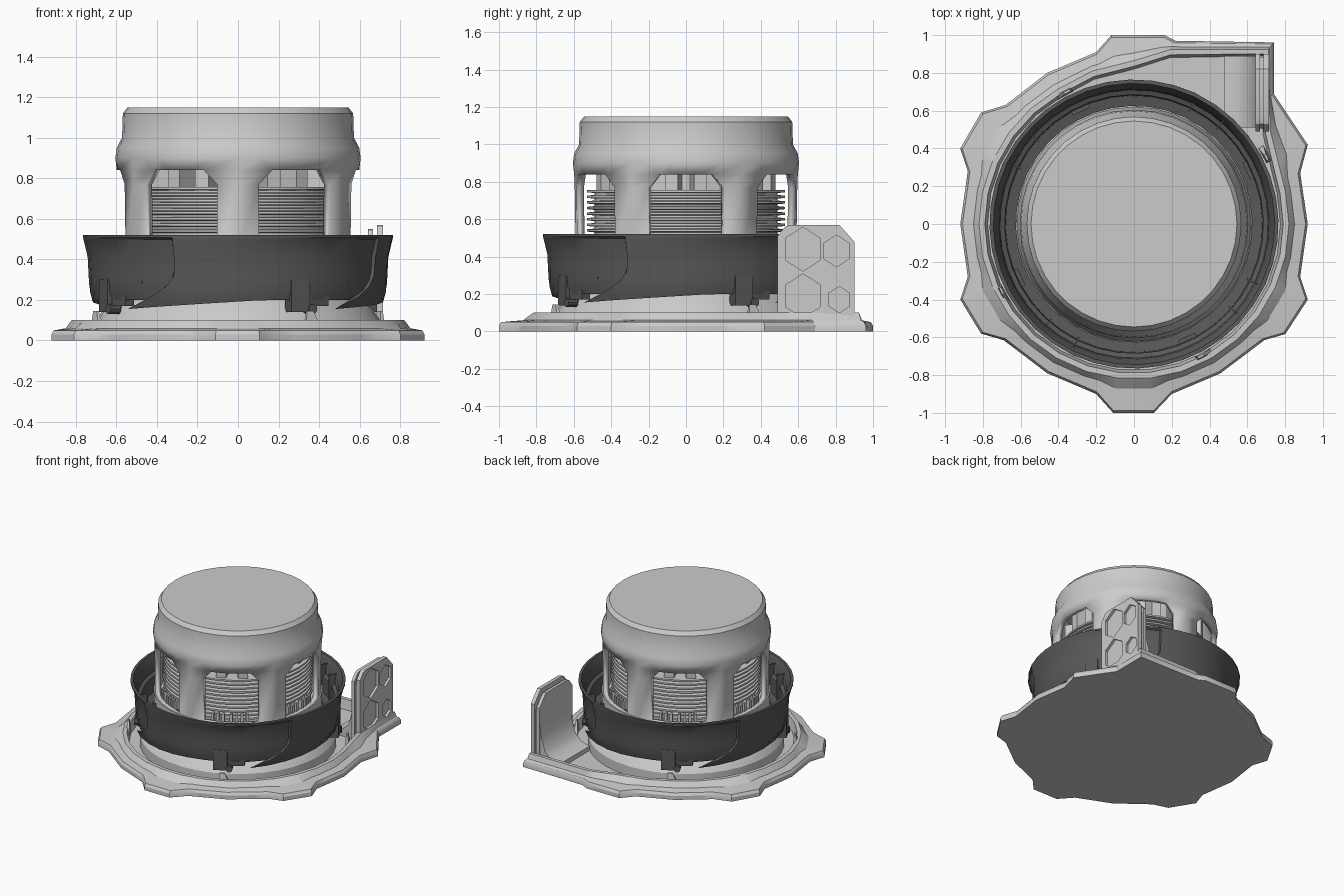
import bpy, bmesh
from math import sin, cos, tan, atan2, pi, radians, hypot
from mathutils import Matrix, Vector

if "Cube" in bpy.data.objects:
    bpy.data.objects.remove(bpy.data.objects["Cube"])

dark = bpy.data.materials.new("dark_plastic")
dark.diffuse_color = (0.1, 0.1, 0.1, 1)
dark.use_nodes = True
dark.node_tree.nodes["Principled BSDF"].inputs["Base Color"].default_value = dark.diffuse_color


def make(name, bm, mat=None, smooth=30):
    bmesh.ops.recalc_face_normals(bm, faces=bm.faces[:])
    me = bpy.data.meshes.new(name)
    bm.to_mesh(me)
    bm.free()
    ob = bpy.data.objects.new(name, me)
    bpy.context.collection.objects.link(ob)
    if mat:
        me.materials.append(mat)
    bpy.ops.object.select_all(action='DESELECT')
    ob.select_set(True)
    bpy.context.view_layer.objects.active = ob
    if smooth:
        bpy.ops.object.shade_smooth_by_angle(angle=radians(smooth))
    return ob


def loft(loops, ring=False, caps=(False, False), skip=None):
    """Bridge equal-length closed loops; ring joins last to first, caps are fans."""
    bm = bmesh.new()
    rows = [[bm.verts.new(p) for p in lp] for lp in loops]
    n = len(rows[0])
    for i in range(len(rows) if ring else len(rows) - 1):
        a, b = rows[i], rows[(i + 1) % len(rows)]
        for j in range(n):
            if not (skip and skip(i, j)):
                k = (j + 1) % n
                bm.faces.new((a[j], a[k], b[k], b[j]))
    for row, cap in zip((rows[0], rows[-1]), caps):
        if cap:
            c = bm.verts.new((0, 0, row[0].co.z))
            for j in range(n):
                bm.faces.new((c, row[j], row[(j + 1) % n]))
    return bm


def lathe(profile, n=36, **kw):
    return loft([[(r * cos(2*pi*j/n), r * sin(2*pi*j/n), z) for j in range(n)]
                 for r, z in profile], **kw)


def prism(bm, pts, axis, lo, hi):
    """Extrude a 2D outline along x or y."""
    f = (lambda p, d: (d, p[0], p[1])) if axis == 'x' else (lambda p, d: (p[0], d, p[1]))
    a, b = ([bm.verts.new(f(p, d)) for p in pts] for d in (lo, hi))
    bm.faces.new(a)
    bm.faces.new(b[::-1])
    for i in range(len(pts)):
        k = (i + 1) % len(pts)
        bm.faces.new((a[i], b[i], b[k], a[k]))


def radial_box(bm, ang, r, z, size):
    m = (Matrix.Rotation(radians(ang), 4, 'Z') @ Matrix.Translation((r, 0, z))
         @ Matrix.Diagonal((*size, 1)))
    return bmesh.ops.create_cube(bm, size=1, matrix=m)['verts']


def ray(poly, a):
    """Distance from the origin to a star-shaped outline at angle a."""
    best = 0
    d = Vector((cos(a), sin(a)))
    for p, q in zip(poly, poly[1:] + poly[:1]):
        p, q = Vector(p), Vector(q)
        e = q - p
        den = d.x * e.y - d.y * e.x
        if abs(den) > 1e-9:
            t = (p.x * e.y - p.y * e.x) / den
            s = (p.x * d.y - p.y * d.x) / den
            if t > 0 and -1e-6 <= s <= 1 + 1e-6:
                best = max(best, t)
    return best


# Base plate: scalloped outline with a raised spiral rim and a sunken floor
half = [(-.12, 1), (-.2, .91), (-.46, .8), (-.68, .63), (-.81, .59), (-.92, .4),
        (-.88, .28), (-.92, 0), (-.88, -.28), (-.92, -.4), (-.81, -.58), (-.69, -.615),
        (-.46, -.79), (-.2, -.9), (-.11, -1)]
outline = half + [(.11, -1), (.2, -.9), (.46, -.79), (.69, -.615), (.81, -.58), (.92, -.4),
                  (.88, -.28), (.92, 0), (.88, .27), (.92, .42), (.74, .69), (.74, .97),
                  (.22, .97), (.16, 1)]
rim = [(.72, .5), (.712, .925), (.2, .925), (0, .865), (-.22, .81)]
rim += [(.82 * cos(radians(a)), .82 * sin(radians(a))) for a in range(120, 373, 12)]
angles = []
for a in sorted(atan2(y, x) for x, y in outline + rim):
    if not angles or a - angles[-1] > .008:
        angles.append(a)
pairs = [(ray(outline, a), ray(rim, a)) for a in angles]


def base_loop(f, dr, z):
    return [((ri + (ro - ri) * f + dr) * cos(a), (ri + (ro - ri) * f + dr) * sin(a), z)
            for a, (ro, ri) in zip(angles, pairs)]


make("base_plate", loft([base_loop(*p) for p in (
    (1, 0, 0), (1, 0, .03), (1, -.012, .05), (.3, 0, .06), (.12, 0, .085), (0, 0, .1),
    (0, -.03, .1), (0, -.045, .025))], caps=(True, True)))

# Wedge stops standing on the rim
bm = bmesh.new()
for k in range(4):
    for v in radial_box(bm, -62 + 90 * k, .785, .10, (.03, .09, .09)):
        if v.co.z > .1:
            v.co = v.co.lerp(Vector((.785 * cos(radians(-64 + 90 * k)),
                                     .785 * sin(radians(-64 + 90 * k)), .145)), .6)
make("rim_stops", bm, smooth=0)

# Lower body inside the collar
make("lower_body", lathe([(.70, .02), (.70, .10), (.66, .16), (.62, .20), (.60, .34),
                          (.60, .44), (.53, .44)], caps=(False, True)))

# Collar: four sectors that step outward at curved seams, with a rising lower edge
def seam(z):
    return -115 if z > .34 else -115 - 20 * ((.34 - z) / .17) ** 2


def collar_loop(f, r, inner=False):
    pts = []
    for k in range(4):
        for j in range(11):
            u = j / 10
            low = .155 + .045 * min(1, u / .55)
            z = f if inner else low + (.52 - low) * f
            a = radians((-115 if inner else seam(z)) + 90 * k + 89.4 * u)
            rr = r + (0 if inner or f > .95 else .014 * (1 - u))
            pts.append((rr * cos(a), rr * sin(a), z))
    return pts


make("collar", loft([collar_loop(f, r) for f, r in (
    (0, .71), (.15, .722), (.3, .725), (.45, .728), (.68, .732), (.93, .752), (.96, .765), (1, .765))]
    + [collar_loop(z, r, True) for z, r in (
        (.52, .745), (.46, .715), (.40, .71), (.39, .685), (.27, .68), (.26, .625),
        (.22, .625), (.22, .68))], ring=True), dark)

# Locking lugs with screws under the collar, and ribs inside it
bm = bmesh.new()
for k in range(4):
    a = -65 + 90 * k
    radial_box(bm, a, .695, .22, (.075, .10, .16))
    radial_box(bm, a + 9, .685, .205, (.05, .12, .07))
    m = (Matrix.Rotation(radians(a + 5), 4, 'Z') @ Matrix.Translation((.71, 0, .155))
         @ Matrix.Rotation(pi / 2, 4, 'Y'))
    bmesh.ops.create_cone(bm, cap_ends=True, segments=10, radius1=.025, radius2=.025,
                          depth=.06, matrix=m)
    for d in (0, 15):
        radial_box(bm, -41 + d + 90 * k, .695, .38, (.06, .008, .2))
make("collar_lugs", bm, dark)

# Motor housing: closed drum on six legs, windows with clipped upper corners
rows = [(.20, .585), (.44, .59), (.77, .595), (.84, .598), (.90, .605), (.95, .598),
        (1.0, .572), (1.12, .568), (1.15, .545)]
loops = []
for i, (z, r) in enumerate(rows):
    lp = []
    for j in range(36):
        off = (j % 6) * 10
        off = off - 60 if off > 30 else off
        a = j * 10 - off + (off * .68 if i == 3 and abs(off) <= 20 else off)
        lp.append((r * cos(radians(a)), r * sin(radians(a)), z))
    loops.append(lp)
housing = make("motor_housing", loft(
    loops, caps=(False, True), skip=lambda i, j: i in (1, 2) and j % 6 in (0, 1, 4, 5)),
    smooth=35)
sol = housing.modifiers.new("wall", 'SOLIDIFY')
sol.thickness = .04
sol.offset = -1

# Stacked cooling fins
prof = [(.53, .42)]
for i in range(11):
    z = .43 + i * .03
    prof += [(.49, z), (.49, z + .01), (.53, z + .014), (.53, z + .026)]
make("cooling_fins", lathe(prof, caps=(True, True)))

# Core and radial vanes above the fins
bm = lathe([(.36, .74), (.36, 1.05)], n=12)
for k in range(6):
    for d in (-9, 9):
        radial_box(bm, 60 * k + d, .42, .87, (.16, .07, .26))
make("upper_core", bm)

# Small vent teeth at the foot of each window
bm = bmesh.new()
for k in range(6):
    for d in (-14, -10, -6, 0, 4, 8, 12):
        radial_box(bm, 60 * k + d, .545, .465, (.03, .02, .07))
make("vent_teeth", bm, smooth=0)

# Outlet guard: grooved upright plate with honeycomb recesses
def arch(top, inset=0):
    return [(.49 + inset, .04), (.49 + inset, top - .06), (.53, top - .01), (.56, top),
            (.82, top), (.90 - inset, top - .09), (.90 - inset, .04)]


bm = bmesh.new()
prism(bm, arch(.55), 'x', .642, .666)
prism(bm, arch(.52, .015), 'x', .664, .688)
make("outlet_back", bm)
bm = bmesh.new()
prism(bm, arch(.57), 'x', .686, .716)
guard = make("outlet_guard", bm)
bm = bmesh.new()
for y, z, r in ((.625, .44, .118), (.625, .19, .118), (.82, .17, .07), (.805, .43, .085)):
    prism(bm, [(y + r * .9 * cos(pi/6 + i*pi/3), z + r * sin(pi/6 + i*pi/3))
               for i in range(6)], 'x', .697, .75)
cutter = make("hex_cutter", bm, smooth=0)
cutter.hide_render = True
mod = guard.modifiers.new("recess", 'BOOLEAN')
mod.operation = 'DIFFERENCE'
mod.object = cutter
bpy.context.view_layer.objects.active = guard
bpy.ops.object.modifier_apply(modifier=mod.name)
bpy.data.objects.remove(cutter)

# Curved scoop leading the air up to the guard
bm = bmesh.new()
prism(bm, [(.648, .42), (.635, .24), (.60, .13), (.55, .08), (.48, .06), (.48, .02), (.648, .02)],
      'y', .51, .89)
make("outlet_scoop", bm)
